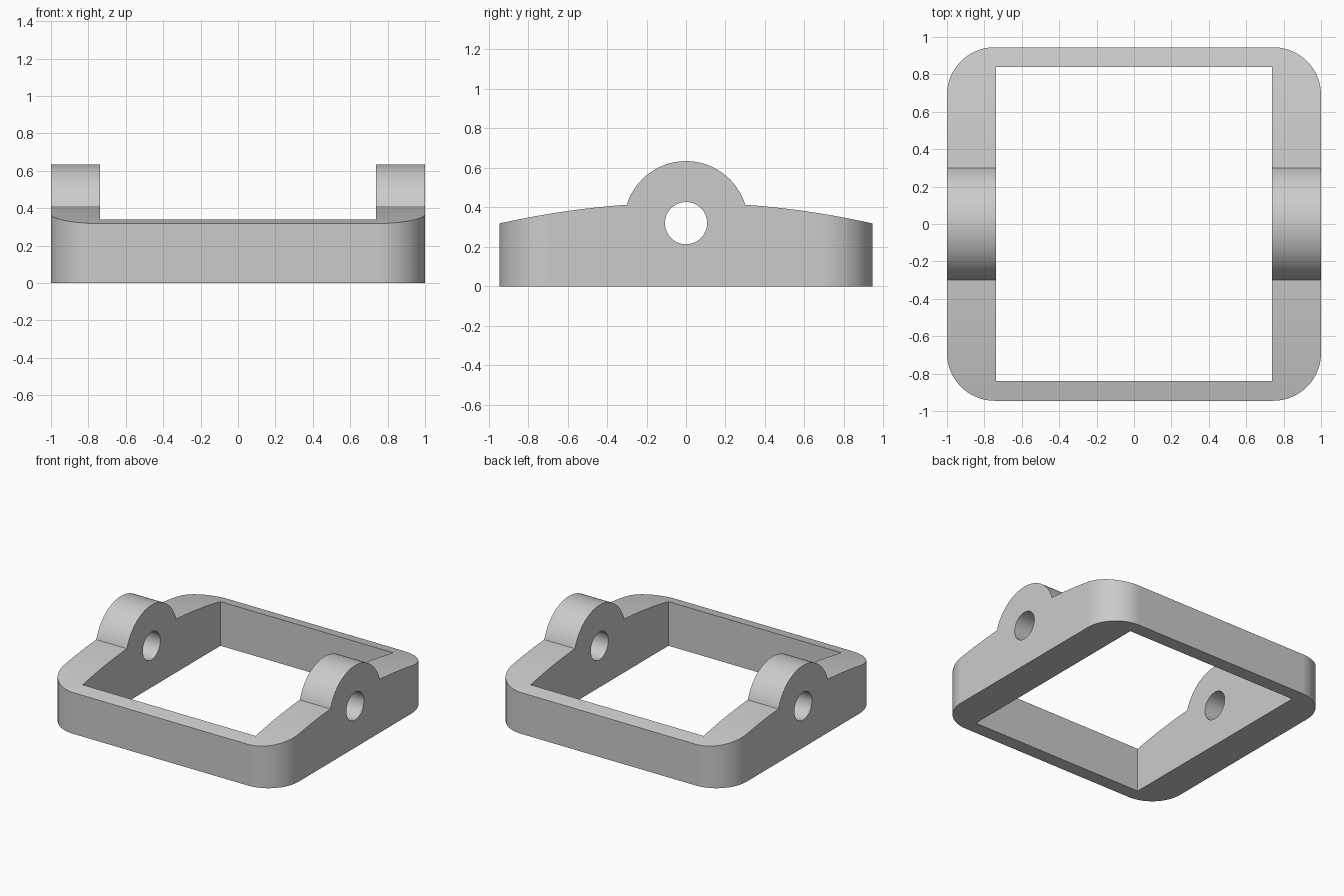
import bpy, bmesh
from math import sin, cos, pi, sqrt, acos

cube = bpy.data.objects.get("Cube")
if cube:
    bpy.data.objects.remove(cube, do_unlink=True)

HALF_X, HALF_Y = 1.0, 0.945
CORNER = 0.255
PIVOT_Z, BOSS_R, HOLE_R = 0.32, 0.314, 0.107
BOSS_Y = 0.30

grey = bpy.data.materials.new("plain grey")
grey.use_nodes = True
colour = (0.6, 0.6, 0.6, 1)
grey.diffuse_color = colour
grey.node_tree.nodes["Principled BSDF"].inputs["Base Color"].default_value = colour


def prism(name, outline, place, depth):
    """Sweep a closed 2D outline along a vector; place maps 2D to 3D."""
    bm = bmesh.new()
    face = bm.faces.new([bm.verts.new(place(a, b)) for a, b in outline])
    swept = bmesh.ops.extrude_face_region(bm, geom=[face])["geom"]
    bmesh.ops.translate(bm, vec=depth,
                        verts=[v for v in swept if isinstance(v, bmesh.types.BMVert)])
    bmesh.ops.recalc_face_normals(bm, faces=bm.faces)
    mesh = bpy.data.meshes.new(name)
    bm.to_mesh(mesh)
    bm.free()
    obj = bpy.data.objects.new(name, mesh)
    bpy.context.collection.objects.link(obj)
    mesh.materials.append(grey)
    return obj


def arc(cx, cy, r, start, end, steps):
    angles = [start + (end - start) * i / steps for i in range(steps + 1)]
    return [(cx + r * cos(t), cy + r * sin(t)) for t in angles]


def crown(y):
    """Height of the gently arched top edge."""
    return 0.4236 - 0.118 * y * y


def sideways(y, z):
    return (-1.2, y, z)


def upright(x, y):
    return (x, y, -0.5)


# Side profile: arched top with a round pivot boss
boss_start = acos(BOSS_Y / BOSS_R)
slope = [(1.0 - (1.0 - BOSS_Y) * i / 16) for i in range(16)]
profile = [(-1.0, 0), (1.0, 0)]
profile += [(y, crown(y)) for y in slope]
profile += arc(0, PIVOT_Z, BOSS_R, boss_start, pi - boss_start, 48)
profile += [(-y, crown(y)) for y in reversed(slope)]
frame = prism("pivot_frame", profile, sideways, (2.4, 0, 0))

# Rounded plan outline
plan = []
for k, (sx, sy) in enumerate([(1, 1), (-1, 1), (-1, -1), (1, -1)]):
    plan += arc(sx * (HALF_X - CORNER), sy * (HALF_Y - CORNER), CORNER,
                k * pi / 2, (k + 1) * pi / 2, 20)
outer = prism("plan_cutter", plan, upright, (0, 0, 2))

# Rectangular opening and pivot hole
opening = prism("opening_cutter",
                [(sx * 0.738, sy * 0.84) for sx, sy in [(1, 1), (-1, 1), (-1, -1), (1, -1)]],
                upright, (0, 0, 2))
hole = prism("hole_cutter", arc(0, PIVOT_Z, HOLE_R, 0, 2 * pi, 48)[:-1],
             sideways, (2.4, 0, 0))

bpy.ops.object.select_all(action="DESELECT")
bpy.context.view_layer.objects.active = frame
frame.select_set(True)
for cutter, mode in [(outer, "INTERSECT"), (opening, "DIFFERENCE"), (hole, "DIFFERENCE")]:
    mod = frame.modifiers.new(cutter.name, "BOOLEAN")
    mod.object, mod.operation, mod.solver = cutter, mode, "EXACT"
    bpy.ops.object.modifier_apply(modifier=mod.name)
    bpy.data.objects.remove(cutter, do_unlink=True)

# Smooth rounds, crisp edges, flat walls
bpy.ops.object.shade_smooth_by_angle(angle=pi / 6)
weighted = frame.modifiers.new("flat walls", "WEIGHTED_NORMAL")
weighted.keep_sharp = True
